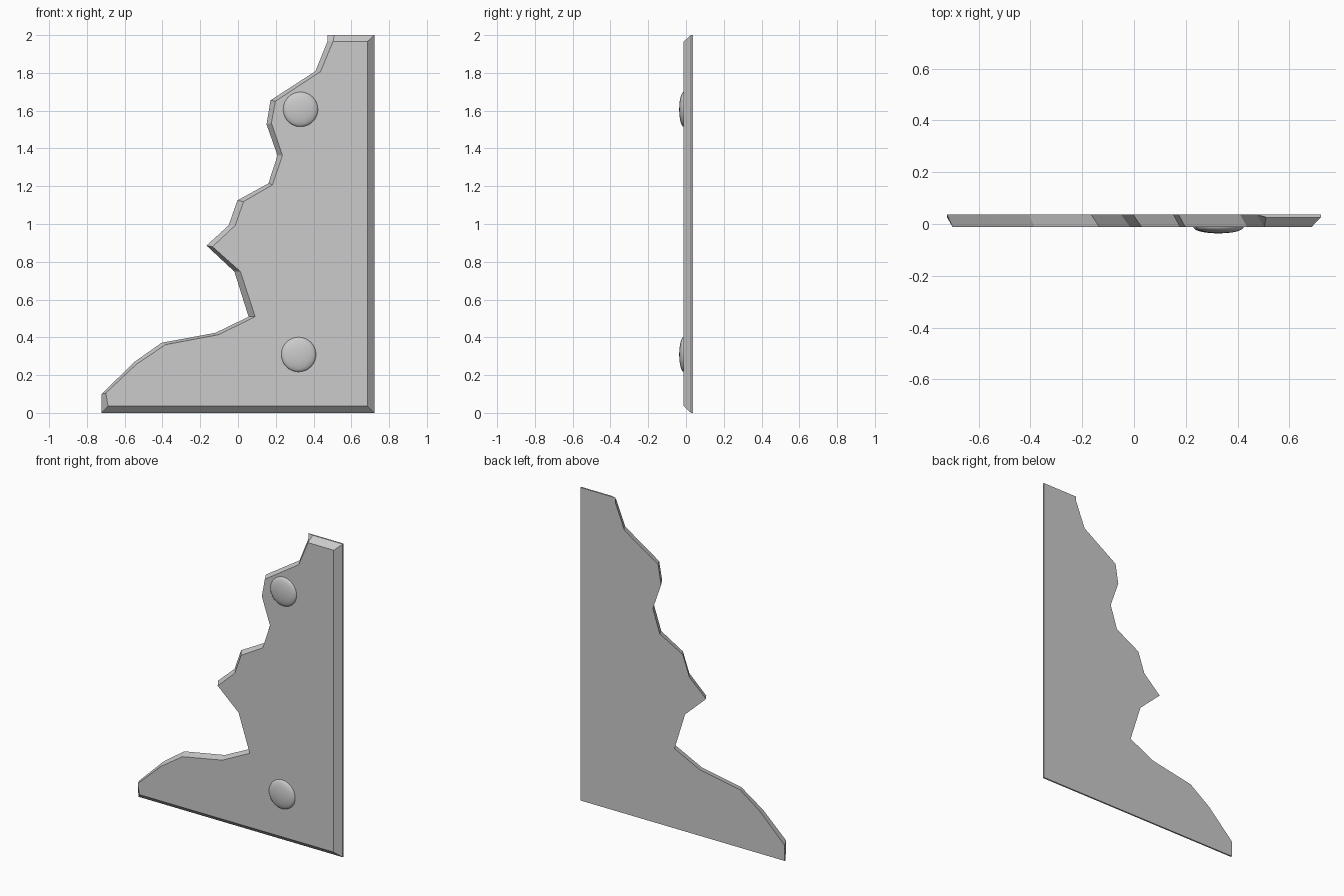
import bpy, bmesh, math
from mathutils import Matrix

if "Cube" in bpy.data.objects:
    bpy.data.objects.remove(bpy.data.objects["Cube"])

BACK, RIM, FRONT = 0.036, 0.026, -0.012

# Broken edge: back x, back z, front x, front z
jag = [
    (-.722, .10, -.70, .105), (-.548, .27, -.537, .258), (-.405, .371, -.384, .361),
    (-.119, .424, -.103, .414), (.056, .509, .091, .509), (-.019, .748, .013, .748),
    (-.167, .886, -.135, .88), (-.05, .992, -.015, .992), (-.003, 1.125, .03, 1.119),
    (.161, 1.215, .183, 1.208), (.209, 1.363, .235, 1.363), (.151, 1.528, .177, 1.535),
    (.172, 1.655, .198, 1.65), (.41, 1.809, .437, 1.807), (.474, 1.968, .503, 1.966)]


def finish(bm, name):
    bmesh.ops.recalc_face_normals(bm, faces=bm.faces)
    me = bpy.data.meshes.new(name)
    bm.to_mesh(me)
    bm.free()
    ob = bpy.data.objects.new(name, me)
    bpy.context.collection.objects.link(ob)
    return ob


# Broken plate with bevelled straight sides and slanted broken edge
bm = bmesh.new()
V = lambda x, y, z: bm.verts.new((x, y, z))
jb = [V(p[0], BACK, p[1]) for p in jag]
jf = [V(p[2], FRONT, p[3]) for p in jag]
cb = [V(x, BACK, z) for x, z in ((.474, 2), (.722, 2), (.722, 0), (-.722, 0))]
cm = [V(x, RIM, z) for x, z in ((.51, 2), (.722, 2), (.722, 0), (-.722, 0))]
cf = [jf[-1]] + [V(x, FRONT, z) for x, z in ((.685, 1.966), (.685, .037), (-.688, .037))]
bm.faces.new(jb + cb)
bm.faces.new(jf + cf[1:])
for i in range(len(jag) - 1):
    bm.faces.new((jb[i], jb[i + 1], jf[i + 1], jf[i]))
for i in range(3):
    bm.faces.new((cb[i], cb[i + 1], cm[i + 1], cm[i]))
    bm.faces.new((cm[i], cm[i + 1], cf[i + 1], cf[i]))
bm.faces.new((jb[-1], cb[0], cm[0], jf[-1]))
bm.faces.new((cb[3], jb[0], jf[0], cf[3], cm[3]))
finish(bm, "broken_plate")

# Flattened domed rivets
for name, x, z in (("upper_rivet", .331, 1.607), ("lower_rivet", .321, .309)):
    bm = bmesh.new()
    bmesh.ops.create_uvsphere(bm, u_segments=32, v_segments=16, radius=1)
    bmesh.ops.delete(bm, geom=[v for v in bm.verts if v.co.z < -.01], context='VERTS')
    bmesh.ops.transform(bm, verts=bm.verts, matrix=Matrix.Translation((x, FRONT, z))
                        @ Matrix.Rotation(math.pi / 2, 4, 'X')
                        @ Matrix.Diagonal((.092, .092, .024, 1)))
    for f in bm.faces:
        f.smooth = True
    ob = finish(bm, name)
